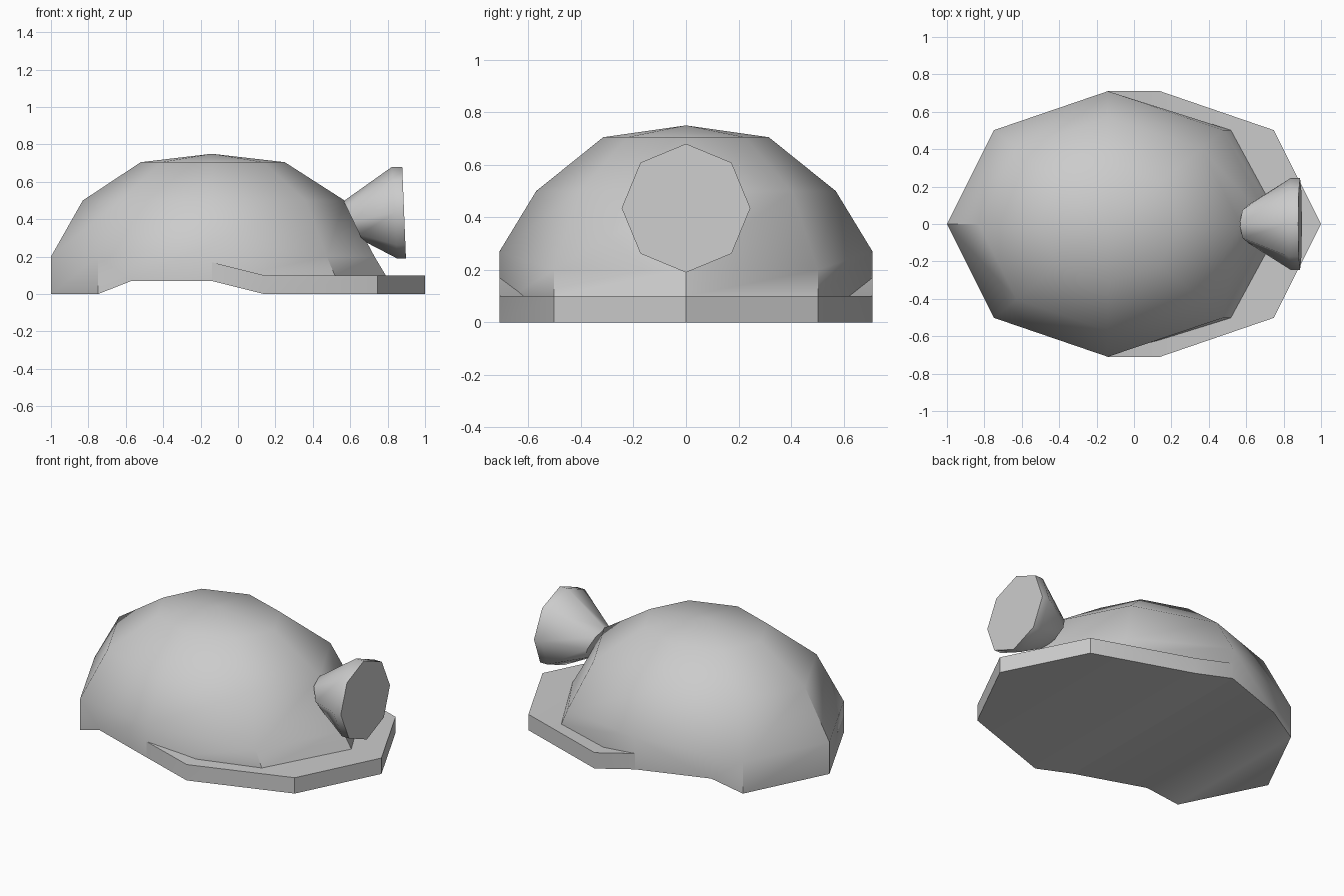
import bpy, bmesh, math

if "Cube" in bpy.data.objects:
    bpy.data.objects.remove(bpy.data.objects["Cube"])


def make_object(name, bm, angle=40):
    bmesh.ops.remove_doubles(bm, verts=bm.verts, dist=0.0005)
    bmesh.ops.recalc_face_normals(bm, faces=bm.faces)
    mesh = bpy.data.meshes.new(name)
    bm.to_mesh(mesh)
    bm.free()
    obj = bpy.data.objects.new(name, mesh)
    bpy.context.collection.objects.link(obj)
    bpy.ops.object.select_all(action='DESELECT')
    obj.select_set(True)
    bpy.context.view_layer.objects.active = obj
    bpy.ops.object.shade_smooth_by_angle(angle=math.radians(angle))
    return obj


def bridge(bm, a, b):
    for i in range(len(a)):
        j = (i + 1) % len(a)
        bm.faces.new((a[i], a[j], b[j], b[i]))


def face(bm, pts):
    bm.faces.new([bm.verts.new(p) for p in pts])


def mirror_pair(p):
    return p, (p[0], -p[1], p[2])


# Dome: eight-sided rings around x = -0.14, apex on top
CX = -0.14


def dome_ring(front, back, ry, zs):
    # zs: heights at front, front diagonal, side, back diagonal, back
    pts = []
    for i in range(8):
        a = i * math.pi / 4
        c = math.cos(a)
        rx = front if c > 0 else back
        pts.append((CX + rx * c, ry * math.sin(a), zs[min(i, 8 - i)]))
    return pts


bm = bmesh.new()
specs = [
    (0.93, 0.86, 0.71, (0.10, 0.10, 0.07, 0.0, 0.0)),
    (0.87, 0.86, 0.71, (0.20, 0.20, 0.27, 0.20, 0.20)),
    (0.71, 0.69, 0.57, (0.50,) * 5),
    (0.39, 0.38, 0.315, (0.705,) * 5),
]
rings = [[bm.verts.new(p) for p in dome_ring(*s)] for s in specs]
notch = [bm.verts.new(p) for p in mirror_pair((-0.57, 0.562, 0.07))]
base, wall = rings[0], rings[1]
for i in range(8):
    j = (i + 1) % 8
    extra = {2: [notch[0]], 5: [notch[1]]}.get(i, [])
    bm.faces.new([base[i]] + extra + [base[j], wall[j], wall[i]])
for lo, hi in zip(rings[1:], rings[2:]):
    bridge(bm, lo, hi)
apex = bm.verts.new((CX, 0, 0.75))
for i in range(8):
    bm.faces.new((rings[3][i], rings[3][(i + 1) % 8], apex))
# arched underside at the back
bm.faces.new((base[3], base[4], base[5]))
bm.faces.new((base[3], base[5], notch[1], notch[0]))
bm.faces.new((notch[0], notch[1], base[6], base[2]))
make_object("helmet_dome", bm)

# Brim: thick peak that sweeps up at the sides
bm = bmesh.new()
half = [(-0.14, 0.71, 0.07), (0.14, 0.71, 0), (0.747, 0.502, 0), (1, 0, 0)]
T = 0.1
for p, q in zip(half, half[1:]):
    for dz in (0, T):
        quad = [(v[0], s * v[1], v[2] + dz) for v, s in ((p, 1), (q, 1), (q, -1), (p, -1))]
        if q[1] == 0:
            quad.pop(2)
        face(bm, quad)
    for s in (1, -1):
        a, b = [(v[0], s * v[1], v[2]) for v in (p, q)]
        face(bm, (a, b, (b[0], b[1], b[2] + T), (a[0], a[1], a[2] + T)))
make_object("helmet_brim", bm)

# Headlamp: flared octagonal cone with a short rim and flat lens
bm = bmesh.new()
# centre x, lean of the ring, centre z, radius
sections = [(0.615, 0.05, 0.392, 0.105),
            (0.837, 0.014, 0.435, 0.245),
            (0.888, 0.010, 0.435, 0.245)]
lamp = []
for x, lean, z, r in sections:
    ring = []
    for i in range(8):
        a = i * math.pi / 4
        ring.append(bm.verts.new((x - lean * math.cos(a), r * math.sin(a), z + r * math.cos(a))))
    lamp.append(ring)
bridge(bm, lamp[0], lamp[1])
bridge(bm, lamp[1], lamp[2])
bm.faces.new(lamp[0])
bm.faces.new(lamp[2])
make_object("headlamp", bm, 46)
